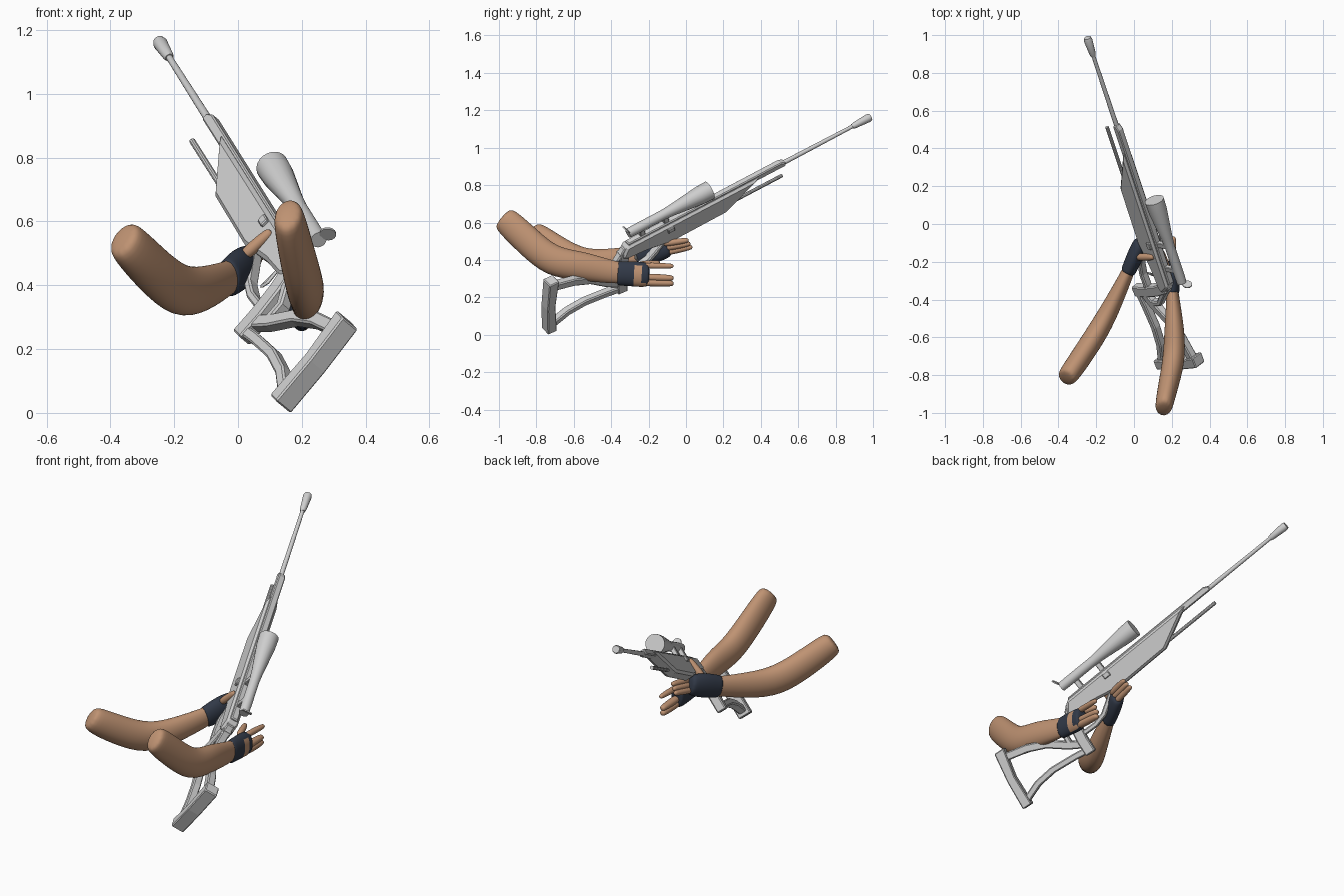
import bpy, bmesh
from math import cos, sin, pi, radians
from mathutils import Vector, Matrix

cube = bpy.data.objects.get("Cube")
if cube:
    bpy.data.objects.remove(cube, do_unlink=True)


def material(name, rgb):
    m = bpy.data.materials.new(name)
    m.use_nodes = True
    m.diffuse_color = (*rgb, 1)
    m.node_tree.nodes["Principled BSDF"].inputs["Base Color"].default_value = (*rgb, 1)
    return m


GREY = material("light_grey", (0.62, 0.62, 0.62))
SKIN = material("skin", (0.52, 0.29, 0.17))
GLOVE = material("dark_glove", (0.032, 0.042, 0.065))

# Rifle frame: local x runs along the barrel, y to its left, z up from it
fwd = Vector((-0.283, 0.849, 0.447)).normalized()
up = Vector((0.692, -0.141, 0.706))
up = (up - fwd * up.dot(fwd)).normalized()
left = up.cross(fwd)
RIFLE = Matrix.Translation((0.177, -0.287, 0.494)) @ Matrix((fwd, left, up)).transposed().to_4x4()


def finish(name, bm, mats, matrix, smooth):
    bmesh.ops.recalc_face_normals(bm, faces=bm.faces)
    mesh = bpy.data.meshes.new(name)
    bm.to_mesh(mesh)
    bm.free()
    for m in mats:
        mesh.materials.append(m)
    ob = bpy.data.objects.new(name, mesh)
    bpy.context.collection.objects.link(ob)
    ob.matrix_world = matrix
    if smooth:
        bpy.ops.object.select_all(action="DESELECT")
        ob.select_set(True)
        bpy.context.view_layer.objects.active = ob
        bpy.ops.object.shade_smooth_by_angle(angle=radians(smooth))
    return ob


def plate(name, outline, half, bevel=0.006):
    """Side outline extruded across the rifle, with chamfered edges."""
    bm = bmesh.new()
    face = bm.faces.new([bm.verts.new((x, -half, z)) for x, z in outline])
    ext = bmesh.ops.extrude_face_region(bm, geom=[face])
    new = [v for v in ext["geom"] if isinstance(v, bmesh.types.BMVert)]
    bmesh.ops.translate(bm, verts=new, vec=(0, 2 * half, 0))
    ob = finish(name, bm, [GREY], RIFLE, 0)
    mod = ob.modifiers.new("chamfer", "BEVEL")
    mod.width, mod.segments, mod.limit_method = bevel, 1, "ANGLE"
    mod.angle_limit = radians(50)
    return ob


def bar(name, path, thick, half):
    """Bent flat bar following a side path."""
    pts = [Vector(p) for p in path]
    a, b = [], []
    for i, p in enumerate(pts):
        t = (pts[min(i + 1, len(pts) - 1)] - pts[max(i - 1, 0)]).normalized()
        n = Vector((-t.y, t.x)) * thick / 2
        a.append(p + n)
        b.append(p - n)
    return plate(name, a + b[::-1], half)


def sweep(name, stations, mats, sides=12, matrix=Matrix(), soft=False, rule=None):
    """Elliptical rings along a path: each station is (point, half width, half height)."""
    bm = bmesh.new()
    pts = [Vector(s[0]) for s in stations]
    rings = []
    for i, (p, w, h) in enumerate(stations):
        t = (pts[min(i + 1, len(pts) - 1)] - pts[max(i - 1, 0)]).normalized()
        side = t.cross(Vector((0, 0, 1))).normalized()
        top = side.cross(t)
        ang = [2 * pi * (k + 0.5) / sides for k in range(sides)]
        rings.append([bm.verts.new(pts[i] + side * w * cos(q) + top * h * sin(q)) for q in ang])
    for r, s in zip(rings, rings[1:]):
        for k in range(sides):
            j = (k + 1) % sides
            bm.faces.new((r[k], r[j], s[j], s[k]))
    bm.faces.new(rings[0])
    bm.faces.new(rings[-1])
    if rule:
        for f in bm.faces:
            f.material_index = rule(f.calc_center_median())
    ob = finish(name, bm, mats, matrix, 180 if soft else 35)
    if soft:
        mod = ob.modifiers.new("soft", "SUBSURF")
        mod.levels = mod.render_levels = 2
    return ob


def turned(name, profile, z=0.0, y=0.0, sides=16):
    """Round part along the barrel direction from (distance, radius) pairs."""
    return sweep(name, [((x, y, z), r, r) for x, r in profile], [GREY], sides, RIFLE)


# Barrel, muzzle and lower rod
turned("barrel", [(0.9, 0.013), (1.41, 0.010)])
turned("muzzle_brake", [(1.385, 0.013), (1.40, 0.017), (1.485, 0.023), (1.5, 0.019)])
turned("lower_rod", [(0.45, 0.010), (0.93, 0.010)], z=-0.082, sides=10)

# Receiver and forend
plate("receiver", [(-0.04, -0.012), (-0.03, 0.022), (0.93, 0.024), (0.96, 0.01), (0.955, -0.012)], 0.019, 0.005)
plate("forend", [(-0.045, 0.012), (0.80, 0.012), (0.56, -0.108), (0.22, -0.112),
                 (0.06, -0.08), (-0.06, -0.07), (-0.09, -0.05)], 0.034, 0.012)
plate("bolt", [(0.2, -0.03), (0.2, 0.0), (0.24, 0.0), (0.24, -0.03)], 0.045, 0.004)

# Grip, guard and open stock
bar("grip", [(-0.06, -0.03), (-0.09, -0.11), (-0.11, -0.2), (-0.12, -0.29)], 0.06, 0.026)
bar("trigger_guard", [(0.2, -0.09), (0.07, -0.17), (0, -0.185), (-0.1, -0.18)], 0.028, 0.022)
bar("trigger", [(0.01, -0.07), (0.0, -0.12), (0.012, -0.15)], 0.012, 0.006)
bar("rear_rib", [(-0.05, -0.01), (-0.115, -0.075), (-0.17, -0.12), (-0.18, -0.2)], 0.03, 0.022)
bar("lower_strut", [(-0.1, -0.27), (-0.2, -0.25), (-0.34, -0.23), (-0.45, -0.235), (-0.57, -0.27)], 0.036, 0.022)
bar("upper_strut", [(-0.1, -0.24), (-0.19, -0.18), (-0.28, -0.1), (-0.38, -0.05), (-0.53, -0.005)], 0.045, 0.022)
plate("butt_plate", [(-0.60, -0.295), (-0.575, -0.13), (-0.535, 0.035), (-0.475, 0.03),
                     (-0.525, -0.13), (-0.545, -0.3)], 0.036, 0.005)

# Scope with mounts and flipped rear cap
turned("scope", [(-0.02, 0.026), (0.03, 0.027), (0.2, 0.027), (0.26, 0.031), (0.43, 0.05), (0.495, 0.052)], 0.09, -0.012, 20)
for side, x in (("rear", 0.05), ("front", 0.2)):
    plate(side + "_scope_mount", [(x, 0.01), (x, 0.085), (x + 0.03, 0.085), (x + 0.03, 0.01)], 0.013, 0.003)
sweep("scope_cap", [((-0.03, -0.016, 0.123), 0.026, 0.026), ((-0.024, -0.016, 0.126), 0.026, 0.026)], [GREY], 16, RIFLE)

# Arms
sweep("right_arm", [((-0.365, -0.82, 0.55), 0.048, 0.058), ((-0.345, -0.80, 0.53), 0.058, 0.075),
                    ((-0.27, -0.69, 0.45), 0.06, 0.082), ((-0.185, -0.56, 0.375), 0.06, 0.088),
                    ((-0.11, -0.42, 0.385), 0.05, 0.075), ((-0.03, -0.25, 0.423), 0.034, 0.056),
                    ((0.0, -0.18, 0.44), 0.032, 0.05)], [SKIN], soft=True)
sweep("left_arm", [((0.155, -0.985, 0.63), 0.042, 0.062), ((0.16, -0.955, 0.605), 0.05, 0.078),
                   ((0.185, -0.84, 0.495), 0.057, 0.082), ((0.213, -0.715, 0.385), 0.062, 0.086),
                   ((0.215, -0.56, 0.37), 0.056, 0.082), ((0.205, -0.38, 0.33), 0.034, 0.062),
                   ((0.2, -0.3, 0.33), 0.03, 0.055)], [SKIN], soft=True)

# Fingerless gloves, with a bare patch on the outer side of the left hand
sweep("right_glove", [((-0.035, -0.26, 0.42), 0.04, 0.062), ((-0.025, -0.24, 0.425), 0.042, 0.064),
                      ((0.005, -0.17, 0.45), 0.046, 0.07), ((0.03, -0.11, 0.468), 0.042, 0.062),
                      ((0.04, -0.085, 0.475), 0.036, 0.05)], [GLOVE], soft=True)
sweep("left_glove", [((0.204, -0.375, 0.328), 0.038, 0.066), ((0.203, -0.35, 0.328), 0.04, 0.068),
                     ((0.2, -0.272, 0.325), 0.042, 0.07), ((0.2, -0.235, 0.322), 0.042, 0.07),
                     ((0.2, -0.21, 0.32), 0.04, 0.066), ((0.2, -0.195, 0.32), 0.036, 0.056)],
      [GLOVE, SKIN], soft=True,
      rule=lambda c: int(c.x > 0.215 and -0.262 < c.y < -0.225 and c.z < 0.375))


# Fingers and thumbs
def finger(name, a, b, r, flat=1.0):
    a, b = Vector(a), Vector(b)
    steps = ((0, 1), (0.5, 1), (0.88, 0.85), (1, 0.6))
    sweep(name, [(a.lerp(b, t), r * k * flat, r * k) for t, k in steps], [SKIN], 8, soft=True)


for i in range(3):
    finger(f"right_finger_{i + 1}", (0.035 + 0.012 * i, -0.13, 0.435 + 0.025 * i),
           (0.05 + 0.015 * i, 0.035 - 0.01 * i, 0.47 + 0.018 * i), 0.019)
finger("right_thumb", (0.01, -0.175, 0.485), (0.105, -0.175, 0.57), 0.022)
finger("left_index_finger", (0.205, -0.24, 0.37), (0.21, -0.065, 0.367), 0.018)
for i in range(2):
    finger(f"left_finger_{i + 2}", (0.205, -0.24, 0.308 - 0.028 * i), (0.2, -0.065, 0.302 - 0.028 * i), 0.022, 1.1)
finger("left_thumb", (0.185, -0.26, 0.375), (0.145, -0.14, 0.385), 0.019)
